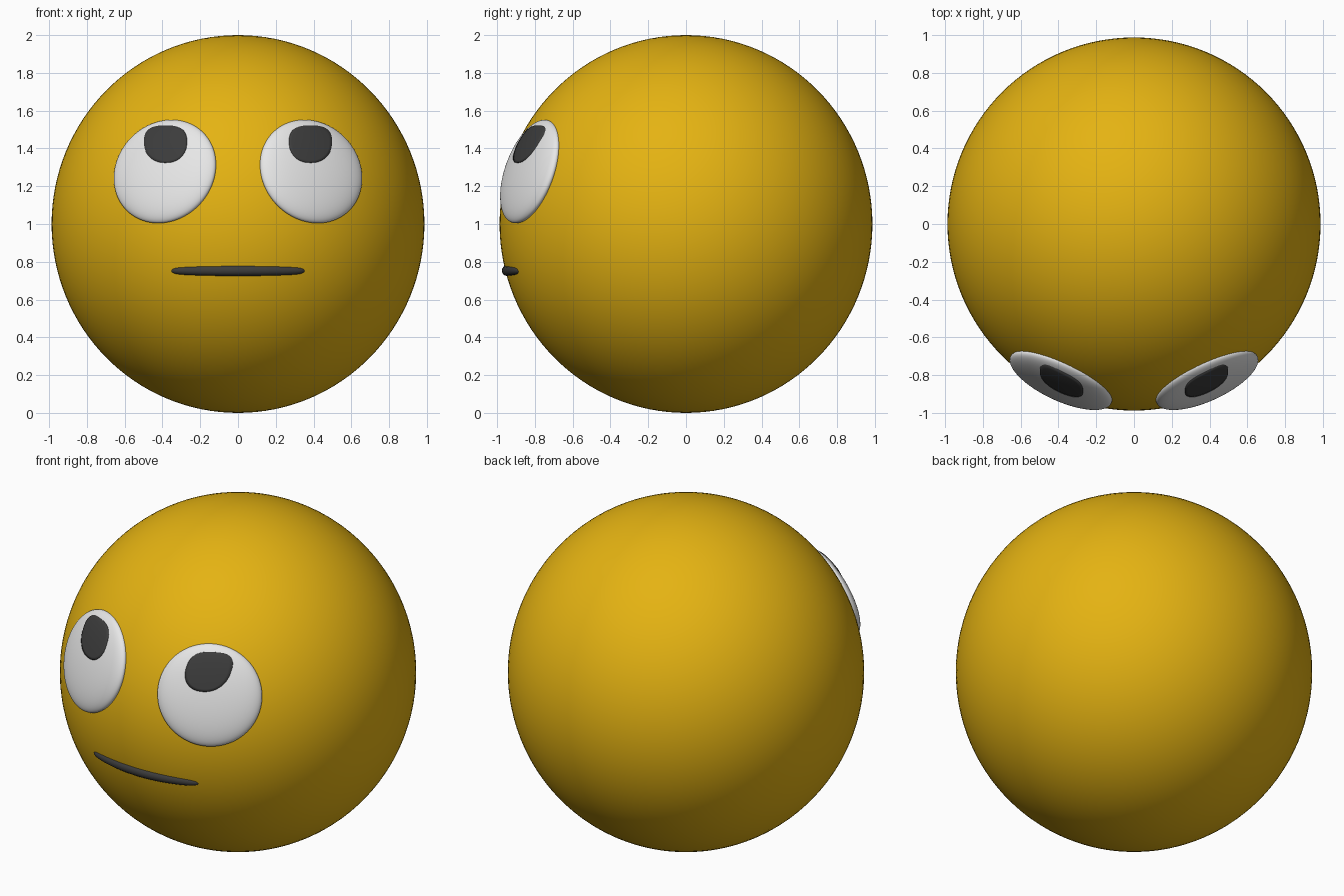
import bpy, bmesh, math
from mathutils import Vector, Matrix

if "Cube" in bpy.data.objects:
    bpy.data.objects.remove(bpy.data.objects["Cube"])

def material(name, rgb):
    m = bpy.data.materials.new(name)
    m.diffuse_color = (*rgb, 1)
    m.use_nodes = True
    m.node_tree.nodes["Principled BSDF"].inputs["Base Color"].default_value = m.diffuse_color
    return m

YELLOW = material("warm yellow", (0.78, 0.45, 0.006))
WHITE = material("eye white", (0.80, 0.80, 0.80))
DARK = material("charcoal", (0.045, 0.045, 0.045))

HEAD = Vector((0.987, 0.987, 1.0))           # head radii, centred at z = 1
EYE_C = Vector((0.387, -0.825, 1.278))       # right-hand eye centre
EYE_R = Vector((0.294, 0.287, 0.068))        # eye width, height, thickness radii

def finish(bm, name, mat):
    bmesh.ops.recalc_face_normals(bm, faces=bm.faces)
    me = bpy.data.meshes.new(name)
    bm.to_mesh(me)
    bm.free()
    for p in me.polygons:
        p.use_smooth = True
    me.materials.append(mat)
    ob = bpy.data.objects.new(name, me)
    bpy.context.collection.objects.link(ob)
    return ob

def ellipsoid(name, mat, matrix, u=96, v=48):
    bm = bmesh.new()
    bmesh.ops.create_uvsphere(bm, u_segments=u, v_segments=v, radius=1, matrix=matrix)
    return finish(bm, name, mat)

def eye_matrix(side):
    n = Vector((0.40 * side, -0.862, 0.31)).normalized()
    right = Vector((0, 0, 1)).cross(n).normalized()
    up = n.cross(right)
    rot = Matrix((right, up, n)).transposed().to_4x4()
    c = Vector((EYE_C.x * side, EYE_C.y, EYE_C.z))
    return Matrix.Translation(c) @ rot @ Matrix.Diagonal((*EYE_R, 1))

def front_y(x, z, inv):
    """Front-most y of the eye or head surface at (x, z)."""
    o, d = inv @ Vector((x, 0, z)), inv.to_3x3() @ Vector((0, 1, 0))
    a, b, c = d.dot(d), o.dot(d), o.dot(o) - 1
    y_eye = (-b - math.sqrt(max(b * b - a * c, 0))) / a
    s = 1 - (x / HEAD.x) ** 2 - ((z - 1) / HEAD.z) ** 2
    return min(y_eye, -HEAD.y * math.sqrt(max(s, 0)))

def pupil(name, side, n=56, rings=8):
    """Thin plate that follows the eye: flat-topped, round below."""
    inv = eye_matrix(side).inverted()
    bm = bmesh.new()
    def vert(x, z, dy):
        return bm.verts.new((x, front_y(x, z, inv) + dy, z))
    cx, cz = 0.384 * side, 1.434
    centre = vert(cx, cz, -0.007)
    prev = None
    for r in list(range(1, rings + 1)) + ["skirt"]:
        f, dy = (1, 0.006) if r == "skirt" else (r / rings, -0.007)
        ring = []
        for i in range(n):
            a = 2 * math.pi * i / n
            c, s = math.cos(a), math.sin(a)
            h, e = (0.088, 2.7) if s > 0 else (0.110, 2.2)
            px = math.copysign(abs(c) ** (2 / e), c) * 0.114
            pz = math.copysign(abs(s) ** (2 / e), s) * h
            ring.append(vert(cx + px * f, cz + pz * f, dy))
        for i in range(n):
            j = (i + 1) % n
            if prev is None:
                bm.faces.new((centre, ring[i], ring[j]))
            else:
                bm.faces.new((prev[i], ring[i], ring[j], prev[j]))
        prev = ring
    return finish(bm, name, DARK)

def mouth(n=48, sides=16):
    """Straight tapered tube bent around the front of the head."""
    bm = bmesh.new()
    z0, half, prev = 0.753, 0.354, None
    depth = HEAD.y * math.sqrt(1 - (1 - z0) ** 2) - 0.007
    for k in range(n + 1):
        u = -math.cos(math.pi * k / n)
        ang = u * math.asin(half / depth)
        rad = (0.019 + 0.009 * (1 - u * u)) * max(1 - abs(u) ** 16, 0.01) ** 0.5
        out = Vector((math.sin(ang), -math.cos(ang), 0))
        ring = []
        for i in range(sides):
            t = 2 * math.pi * i / sides
            p = out * (depth + 0.9 * rad * math.cos(t))
            ring.append(bm.verts.new((p.x, p.y, z0 + rad * math.sin(t))))
        if prev is None:
            bm.faces.new(ring)
        else:
            for i in range(sides):
                j = (i + 1) % sides
                bm.faces.new((prev[i], prev[j], ring[j], ring[i]))
        prev = ring
    bm.faces.new(prev)
    return finish(bm, "mouth", DARK)

# Head
ellipsoid("head", YELLOW, Matrix.Translation((0, 0, 1)) @ Matrix.Diagonal((*HEAD, 1)), 128, 64)

# Eyes and pupils
for side, label in ((-1, "left"), (1, "right")):
    ellipsoid(label + "_eye", WHITE, eye_matrix(side))
    pupil(label + "_pupil", side)

# Mouth
mouth()
